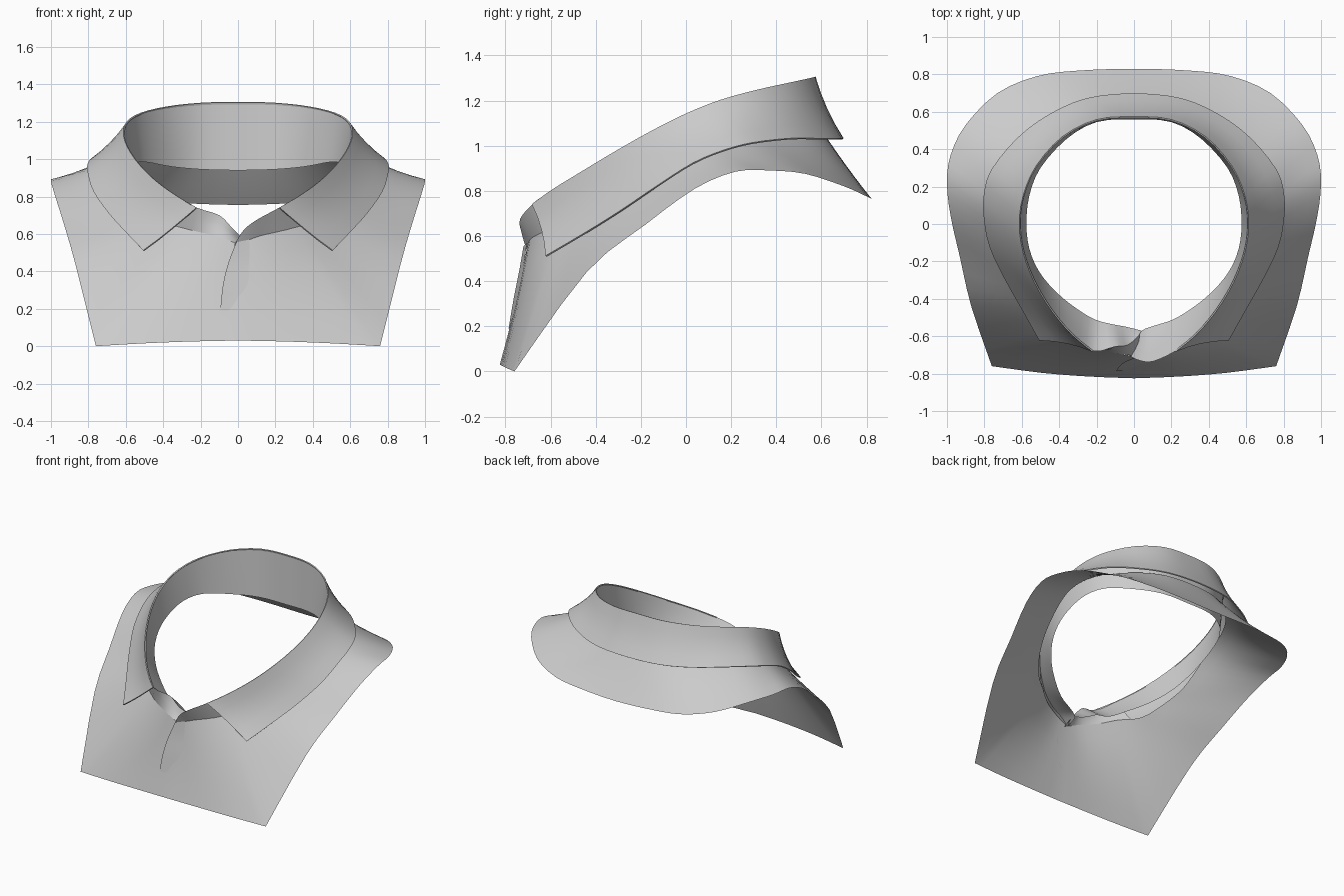
import bpy, bmesh
from mathutils import Vector

if "Cube" in bpy.data.objects:
    bpy.data.objects.remove(bpy.data.objects["Cube"])


def spline(pts, corner=None, k=3):
    """Resample with Catmull-Rom, keeping an optional sharp corner."""
    p = [Vector(q) for q in pts]
    out = []
    for i in range(len(p) - 1):
        b, c = p[i], p[i + 1]
        a = p[i - 1] if i else (Vector((-c.x, c.y, c.z)) if abs(b.x) < 1e-6 else b)
        d = p[i + 2] if i + 2 < len(p) else c
        if i == corner:
            a = b
        if i + 1 == corner:
            d = c
        for j in range(k):
            t = j / k
            out.append(0.5 * (2 * b + (c - a) * t + (2 * a - 5 * b + 4 * c - d) * t * t
                              + (3 * b - a - 3 * c + d) * t ** 3))
    return out + [p[-1]]


def sheet(name, sides, rows=4, bulge=0.0, thick=0.0):
    """Loft between two edges; sides = [(upper, lower, x sign), ...]."""
    bm = bmesh.new()
    for upper, lower, s in sides:
        grid = []
        for a, b in zip(upper, lower):
            col = []
            for r in range(rows + 1):
                t = r / rows
                q = a.lerp(b, t)
                w = 1 - bulge * 4 * t * (1 - t)
                col.append(bm.verts.new((q.x * s * w, q.y * w, q.z)))
            grid.append(col)
        for c0, c1 in zip(grid, grid[1:]):
            for r in range(rows):
                f = [c0[r], c0[r + 1], c1[r + 1], c1[r]]
                bm.faces.new(f if s > 0 else f[::-1])
    bmesh.ops.remove_doubles(bm, verts=bm.verts, dist=0.0005)
    me = bpy.data.meshes.new(name)
    bm.to_mesh(me)
    bm.free()
    ob = bpy.data.objects.new(name, me)
    bpy.context.collection.objects.link(ob)
    bpy.ops.object.select_all(action='DESELECT')
    ob.select_set(True)
    bpy.context.view_layer.objects.active = ob
    if thick:
        m = ob.modifiers.new("thickness", 'SOLIDIFY')
        m.thickness, m.offset = thick, 0
        bpy.ops.object.modifier_apply(modifier=m.name)
    bpy.ops.object.shade_smooth_by_angle()
    return ob


# Fold line along the top of the collar, back centre to front
fold = [(0, .57, 1.305), (.2, .555, 1.30), (.38, .465, 1.28), (.52, .31, 1.245),
        (.59, .15, 1.2), (.61, 0, 1.14), (.59, -.15, 1.065), (.53, -.31, .975),
        (.44, -.46, .885), (.33, -.59, .805), (.22, -.68, .74)]

# Turned-down collar
fall_edge = [(0, .695, 1.03), (.25, .67, 1.03), (.45, .585, 1.03), (.62, .46, 1.03),
             (.76, .29, 1.01), (.80, .16, .975), (.80, .03, .92), (.77, -.12, .825),
             (.69, -.29, .71), (.60, -.45, .61), (.505, -.62, .51)]
up, low = spline(fold), spline(fall_edge)
sheet("collar_fall", [(up, low, 1), (up, low, -1)], bulge=.02, thick=.008)

# Collar stand inside the neck, front ends overlapping right over left
stand_low = [(0, .56, .94), (.2, .545, .945), (.36, .455, .96), (.5, .3, .985),
             (.56, .15, .97), (.575, 0, .92), (.56, -.13, .86), (.51, -.25, .79),
             (.42, -.36, .72), (.31, -.45, .66), (.21, -.51, .61)]
top_r = [(.1, -.735, .675), (.03, -.73, .62), (-.015, -.71, .55)]
low_r = [(.12, -.54, .58), (.06, -.56, .56), (.03, -.58, .54)]
top_l = [(.1, -.655, .70), (.03, -.645, .63), (-.03, -.59, .57)]
low_l = [(.12, -.535, .60), (.04, -.55, .56), (-.04, -.57, .54)]
sheet("collar_stand", [(spline(fold + top_r), spline(stand_low + low_r), 1),
                       (spline(fold + top_l), spline(stand_low + low_l), -1)])

# Outer face of the stand, down to the neckline seam at the front
seam = spline([(.40, -.51, .66), (.25, -.625, .62), (.12, -.685, .59),
               (.04, -.70, .56), (-.02, -.705, .535)])
sheet("stand_front", [(spline(fold[-2:] + top_r), seam, 1),
                      (spline(fold[-2:] + top_l), seam, -1)], rows=3)

# Shirt body from the neckline to the cut edge
neck = [(0, .60, 1.07), (.2, .58, 1.07), (.36, .50, 1.07), (.5, .36, 1.07),
        (.58, .22, 1.065), (.62, .08, 1.03), (.62, -.05, .96), (.60, -.2, .84),
        (.54, -.34, .75), (.45, -.46, .67), (.33, -.56, .65),
        (.22, -.64, .615), (.1, -.69, .585), (0, -.705, .545)]
hem = [(0, .83, .755), (.30, .82, .765), (.52, .79, .78), (.73, .70, .82),
       (.90, .53, .875), (.98, .37, .89), (1.0, .22, .885), (.98, .04, .81),
       (.93, -.18, .65), (.87, -.44, .44), (.76, -.76, 0), (.5, -.795, .015),
       (.25, -.815, .025), (0, -.825, .03)]
inner, outer = spline(neck), spline(hem, corner=10)
sheet("shirt_body", [(inner, outer, 1), (inner, outer, -1)], rows=6, bulge=.008)

# Overlapping front opening ending in a short slit
slit = spline([(-.01, -.72, .555), (-.05, -.738, .45), (-.08, -.762, .33), (-.095, -.786, .19)])
root = spline([(.06, -.705, .57), (.06, -.722, .45), (.05, -.748, .33), (-.05, -.782, .19)])
sheet("front_overlap", [(root, slit, 1)], rows=2)
